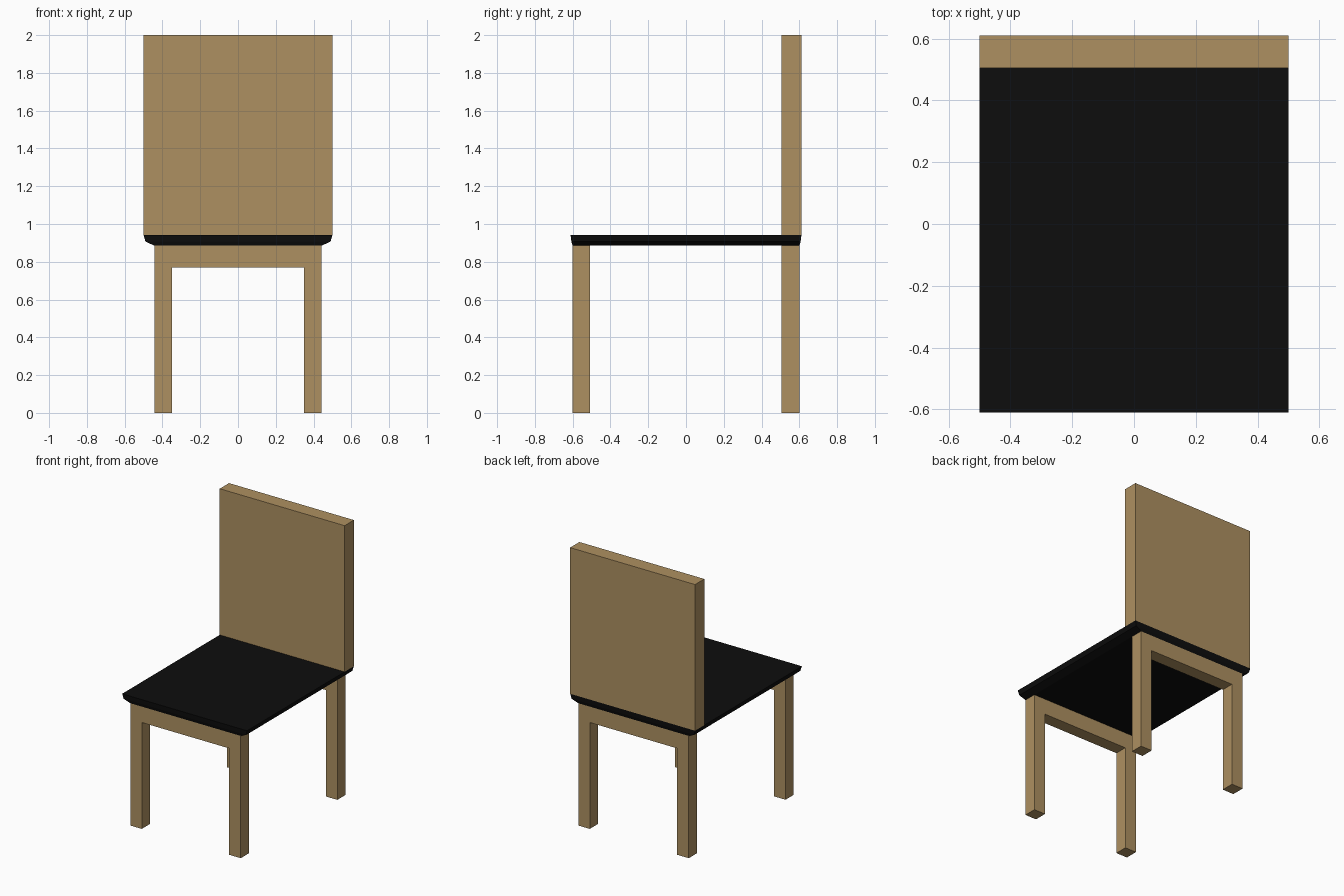
import bpy, bmesh

if "Cube" in bpy.data.objects:
    bpy.data.objects.remove(bpy.data.objects["Cube"])


def material(name, rgb):
    m = bpy.data.materials.new(name)
    m.diffuse_color = (*rgb, 1.0)
    m.use_nodes = True
    m.node_tree.nodes["Principled BSDF"].inputs["Base Color"].default_value = m.diffuse_color
    return m


wood = material("tan wood", (0.42, 0.28, 0.119))
black = material("black upholstery", (0.004, 0.004, 0.004))


def finish(bm, name, mat):
    bmesh.ops.recalc_face_normals(bm, faces=bm.faces)
    mesh = bpy.data.meshes.new(name)
    bm.to_mesh(mesh)
    bm.free()
    mesh.materials.append(mat)
    obj = bpy.data.objects.new(name, mesh)
    bpy.context.collection.objects.link(obj)
    return obj


def extruded_profile(name, profile, y0, y1, mat):
    """Extrude an (x, z) outline from y0 to y1."""
    bm = bmesh.new()
    face = bm.faces.new([bm.verts.new((x, y0, z)) for x, z in profile])
    ext = bmesh.ops.extrude_face_region(bm, geom=[face])
    verts = [v for v in ext["geom"] if isinstance(v, bmesh.types.BMVert)]
    bmesh.ops.translate(bm, verts=verts, vec=(0, y1 - y0, 0))
    return finish(bm, name, mat)


def lofted_slab(name, levels, mat):
    """Stack rectangles given as (half width, half depth, z)."""
    bm = bmesh.new()
    rings = [[bm.verts.new((sx * w, sy * d, z))
              for sx, sy in ((-1, -1), (1, -1), (1, 1), (-1, 1))]
             for w, d, z in levels]
    for a, b in zip(rings, rings[1:]):
        for i in range(4):
            j = (i + 1) % 4
            bm.faces.new((a[i], a[j], b[j], b[i]))
    bm.faces.new(rings[0])
    bm.faces.new(rings[-1])
    return finish(bm, name, mat)


# Front and back leg frames: two legs joined by a flush rail
half = [(0.35, 0.77), (0.35, 0.0), (0.442, 0.0), (0.442, 0.885)]
frame = half + [(-x, z) for x, z in reversed(half)]
extruded_profile("front_leg_frame", frame, -0.6, -0.507, wood)
extruded_profile("back_leg_frame", frame, 0.505, 0.6, wood)

# Seat with an under-bevelled edge
lofted_slab("seat", [(0.442, 0.6, 0.885), (0.49, 0.607, 0.907),
                     (0.5, 0.611, 0.942)], black)

# Backrest panel
extruded_profile("backrest", [(-0.5, 0.942), (0.5, 0.942), (0.5, 2.0), (-0.5, 2.0)],
                 0.505, 0.611, wood)
